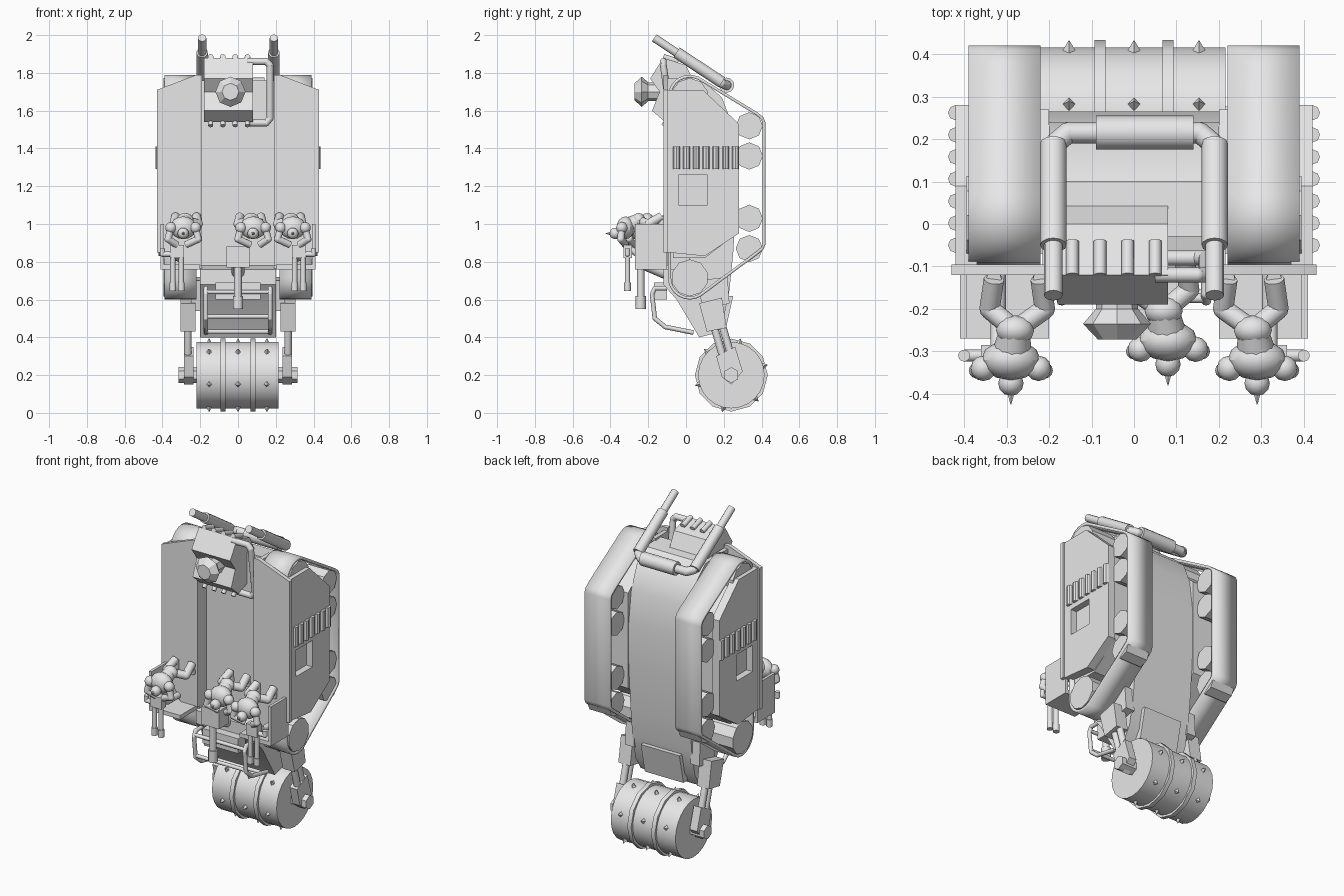
import bpy, bmesh, math
from mathutils import Vector, Matrix

cube = bpy.data.objects.get("Cube")
if cube:
    bpy.data.objects.remove(cube, do_unlink=True)

grey = bpy.data.materials.new("plain grey")
grey.use_nodes = True
grey.diffuse_color = (0.8, 0.8, 0.8, 1)
grey.node_tree.nodes["Principled BSDF"].inputs["Base Color"].default_value = (0.8, 0.8, 0.8, 1)
parts = []


def finish(name, bm):
    bmesh.ops.recalc_face_normals(bm, faces=bm.faces[:])
    mesh = bpy.data.meshes.new(name)
    bm.to_mesh(mesh)
    bm.free()
    mesh.materials.append(grey)
    ob = bpy.data.objects.new(name, mesh)
    bpy.context.scene.collection.objects.link(ob)
    parts.append(ob)
    return ob


def prism(name, outline, lo, hi, axis="x"):
    """Extrude a YZ outline along x, or an XZ outline along y."""
    def place(p, d):
        return (d, p[0], p[1]) if axis == "x" else (p[0], d, p[1])
    bm = bmesh.new()
    face = bm.faces.new([bm.verts.new(place(p, lo)) for p in outline])
    ext = bmesh.ops.extrude_face_region(bm, geom=[face])
    verts = [v for v in ext["geom"] if isinstance(v, bmesh.types.BMVert)]
    shift = Vector((hi - lo, 0, 0)) if axis == "x" else Vector((0, hi - lo, 0))
    bmesh.ops.translate(bm, verts=verts, vec=shift)
    return finish(name, bm)


def box(name, x0, x1, y0, y1, z0, z1):
    return prism(name, [(y0, z0), (y1, z0), (y1, z1), (y0, z1)], x0, x1)


def add_tube(bm, a, b, r1, r2=None, n=12):
    a, b = Vector(a), Vector(b)
    turn = (b - a).to_track_quat("Z", "Y").to_matrix().to_4x4()
    bmesh.ops.create_cone(bm, cap_ends=True, segments=n, radius1=r1,
                          radius2=r1 if r2 is None else r2, depth=(b - a).length,
                          matrix=Matrix.Translation((a + b) / 2) @ turn)


def add_ball(bm, c, size):
    scale = Matrix.Diagonal((*size, 1)) if isinstance(size, tuple) else Matrix.Scale(size, 4)
    bmesh.ops.create_uvsphere(bm, u_segments=12, v_segments=8, radius=1,
                              matrix=Matrix.Translation(c) @ scale)


def add_path(bm, pts, r, n=12):
    for a, b in zip(pts, pts[1:]):
        add_tube(bm, a, b, r, n=n)
    for p in pts[1:-1]:
        add_ball(bm, p, r)


def tube(name, a, b, r1, r2=None, n=12):
    bm = bmesh.new()
    add_tube(bm, a, b, r1, r2, n)
    return finish(name, bm)


def pipe(name, pts, r):
    bm = bmesh.new()
    add_path(bm, pts, r)
    return finish(name, bm)


def arc(cy, cz, r, start, end, steps=8):
    angles = [math.radians(start + (end - start) * i / steps) for i in range(steps + 1)]
    return [(cy + r * math.cos(t), cz + r * math.sin(t)) for t in angles]


def crew(name, s, dx=0, dy=0):
    """Crouching gunner whose feet are on the deck and whose head points forward."""
    def at(x, y, z):
        return (s * (x + dx), y + dy, z)
    bm = bmesh.new()
    hip, chest = at(.28, -.25, 1.02), at(.29, -.32, .98)
    add_tube(bm, hip, chest, .036, .05)
    add_ball(bm, hip, (.045, .035, .038))
    add_ball(bm, chest, (.07, .048, .06))
    for side in (-1, 1):
        foot_x = .275 + side * .055
        knee = at(foot_x + side * .01, -.2, 1.0)
        ankle = at(foot_x, -.13, 1.04)
        add_path(bm, [hip, knee, ankle], .024)
        add_tube(bm, ankle, at(foot_x, -.125, .98), .018)
        shoulder = at(.29 + side * .065, -.34, .98)
        elbow = at(.29 + side * .08, -.345, .92)
        hand = at(.3 + side * .025, -.32, .89)
        add_ball(bm, shoulder, .03)
        add_path(bm, [shoulder, elbow, hand], .019)
    add_ball(bm, at(.29, -.375, .95), .03)
    add_tube(bm, at(.29, -.385, .95), at(.29, -.425, .95), .014, .001, 6)
    return finish(name, bm)


# Central hull with its open bay, bulging back and sloped nose
hull_outline = [(-.03, 1.76), (.1, 1.75), (.19, 1.67), (.24, 1.54), (.265, 1.35), (.265, 1.1),
                (.25, .85), (.23, .65), (.2, .5), (.15, .42), (.07, .40), (-.05, .60),
                (-.12, .68), (-.12, .76), (-.03, .78)]
prism("hull", hull_outline, -.2, .2)
prism("rear_skid_plate", [(.21, .62), (.25, .62), (.21, .44), (.17, .44)], -.13, .13)

track_path = (arc(.02, .715, .115, 300, 180) + arc(.02, 1.675, .115, 180, 65)
              + [(.38, 1.59), (.41, 1.565), (.42, 1.54), (.42, .89), (.41, .865), (.38, .84)])
armour = [(-.1, 1.71), (.09, 1.71), (.28, 1.53), (.28, .95), (.1, .83), (-.1, .85)]
core = [(-.07, 1.69), (.08, 1.69), (.27, 1.53), (.27, .95), (.1, .82), (-.07, .82)]
deck = [(.19, .78), (.3, .78), (.34, .85), (.43, .85), (.43, 1.71), (.22, 1.79), (.19, 1.79)]

for s, side in ((1, "left"), (-1, "right")):
    # Side body, armour with a recessed hatch, and deck fender
    prism(side + "_side_body", core, s * .2, s * .37)
    plate = prism(side + "_armour_plate", armour, s * .37, s * .42)
    cutter = box(side + "_hatch_cutter", s * .38, s * .5, -.04, .115, 1.10, 1.26)
    cutter.hide_render = True
    cutter.hide_viewport = False
    parts.remove(cutter)
    cut = plate.modifiers.new("hatch", "BOOLEAN")
    cut.operation, cut.solver, cut.object = "DIFFERENCE", "EXACT", cutter
    bpy.context.view_layer.objects.active = plate
    bpy.ops.object.modifier_apply(modifier=cut.name)
    bpy.data.objects.remove(cutter, do_unlink=True)
    prism(side + "_deck_fender", [(s * x, z) for x, z in deck], -.12, -.095, "y")
    box(side + "_bay_wall", s * .19, s * .215, -.1, .02, .76, 1.77)
    for i in range(7):
        y = -.05 + i * .052
        tube(f"{side}_louvre_{i}", (s * .42, y, 1.29), (s * .42, y, 1.41), .018, n=8)

    # Hollow track belt and its wheels
    bm = bmesh.new()
    rings = [[bm.verts.new((s * x, y, z)) for y, z in track_path] for x in (.22, .39)]
    for i in range(len(track_path)):
        j = (i + 1) % len(track_path)
        bm.faces.new((rings[0][i], rings[0][j], rings[1][j], rings[1][i]))
    belt = finish(side + "_track_belt", bm)
    thick = belt.modifiers.new("thickness", "SOLIDIFY")
    thick.thickness, thick.offset = .016, -1
    for i, z in enumerate((.87, 1.03, 1.36, 1.52)):
        tube(f"{side}_road_wheel_{i}", (s * .23, .335, z), (s * .38, .335, z), .072, n=8)
    for label, z in (("drive", .715), ("return", 1.675)):
        tube(f"{side}_{label}_wheel", (s * .225, .02, z), (s * .395, .02, z), .098, n=10)

    # Gun position: parapet, twin gun and gunner
    box(side + "_parapet_front", s * .2, s * .41, -.27, -.1, .76, .785)
    box(side + "_parapet_side", s * .393, s * .41, -.27, -.1, .76, 1.0)
    pipe(side + "_gun_pedestal", [(s * .32, -.11, .82), (s * .32, -.22, .82), (s * .32, -.3, .87)], .018)
    box(side + "_gun_breech", s * .285, s * .36, -.33, -.285, .82, .89)
    for label, x in (("inner", .3), ("outer", .345)):
        tube(f"{side}_{label}_gun_barrel", (s * x, -.31, .85), (s * x, -.31, .68), .014)
        tube(f"{side}_{label}_gun_muzzle", (s * x, -.31, .69), (s * x, -.31, .645), .018)
    pipe(side + "_gun_handle", [(s * .34, -.31, .84), (s * .4, -.31, .84), (s * .4, -.31, .87)], .014)
    crew(side + "_gunner", s)

    # Roller arm
    prism(side + "_arm_housing", [(.07, .58), (.19, .61), (.215, .45), (.11, .43)], s * .225, s * .305)
    prism(side + "_arm_bracket", [(.06, .7), (.22, .72), (.23, .58), (.09, .54)], s * .19, s * .25)
    for i, y in enumerate((.145, .19)):
        tube(f"{side}_arm_piston_{i}", (s * .265, y, .47), (s * .265, y + .055, .28), .02)
    prism(side + "_arm_clevis", [(.16, .30), (.26, .35), (.30, .22), (.24, .15), (.19, .19)],
          s * .235, s * .285)
    tube(side + "_axle_hub", (s * .2, .24, .2), (s * .315, .24, .2), .042, n=6)

    # Nose guard and exhaust
    guard = [(-.1, .66), (-.165, .66), (-.18, .63), (-.165, .5), (-.11, .455), (.04, .425)]
    pipe(side + "_nose_guard", [(s * .17, y, z) for y, z in guard], .012)
    tube(side + "_exhaust_pipe", (s * .19, .18, 1.755), (s * .19, -.168, 1.985), .022)
    tube(side + "_exhaust_sleeve", (s * .19, .19, 1.75), (s * .19, -.05, 1.908), .031)
    pipe(side + "_exhaust_elbow", [(s * .19, .17, 1.76), (s * .185, .19, 1.745),
                                   (s * .155, .215, 1.735), (s * .08, .215, 1.735)], .025)

# Spiked roller with two raised bands
tube("roller_drum", (-.22, .24, .2), (.215, .24, .2), .176, n=24)
for i, x in enumerate((-.08, .08)):
    tube(f"roller_band_{i}", (x - .013, .24, .2), (x + .013, .24, .2), .193, n=12)
bm = bmesh.new()
for k in range(6):
    t = math.radians(16 + 60 * k)
    out = Vector((0, math.cos(t), math.sin(t)))
    for x in (-.153, 0, .153):
        base = Vector((x, .24, .2))
        add_tube(bm, base + out * .17, base + out * .2, .018, .001, 4)
finish("roller_spikes", bm)

# Nose cross bars and central gun
for i, (y, z) in enumerate(((-.175, .64), (-.165, .51), (0, .43))):
    tube(f"guard_cross_bar_{i}", (-.17, y, z), (.17, y, z), .011)
tube("centre_gun_post", (0, -.1, .74), (0, -.24, .8), .035)
box("centre_gun_breech", -.06, .06, -.27, -.17, .77, .88)
tube("centre_gun_barrel", (0, -.24, .8), (0, -.24, .6), .02)
tube("centre_gun_muzzle", (0, -.24, .62), (0, -.24, .55), .027)
box("centre_gun_shelf", -.12, .12, -.17, -.1, .6, .69)
crew("centre_gunner", 1, -.21, .045)

# Engine block with filter, stubs and side pipe
prism("engine_block", [(-.19, 1.77), (-.12, 1.88), (0, 1.84), (.05, 1.74), (0, 1.58),
                       (-.11, 1.54), (-.18, 1.6), (-.14, 1.7)], -.18, .08)
bm = bmesh.new()
for y0, y1, r0, r1 in ((-.1, -.2, .05, .05), (-.2, -.235, .05, .08), (-.235, -.272, .08, .045)):
    add_tube(bm, (-.04, y0, 1.7), (-.04, y1, 1.7), r0, r1, 8)
finish("air_filter", bm)
for i in range(4):
    x = -.145 + i * .065
    tube(f"top_stub_{i}", (x, -.04, 1.86), (x, -.12, 1.885), .015)
    tube(f"bottom_stub_{i}", (x, -.08, 1.57), (x, -.12, 1.52), .013)
pipe("engine_side_pipe", [(.05, -.12, 1.86), (.15, -.12, 1.86), (.17, -.12, 1.84),
                          (.17, -.08, 1.56), (.15, -.08, 1.535), (.05, -.08, 1.535)], .018)
tube("exhaust_muffler", (-.09, .215, 1.735), (.14, .215, 1.735), .04)

# Smooth rounded parts while keeping hard edges
for ob in bpy.context.view_layer.objects:
    ob.select_set(ob in parts)
bpy.context.view_layer.objects.active = parts[0]
bpy.ops.object.shade_smooth_by_angle(angle=math.radians(31))
